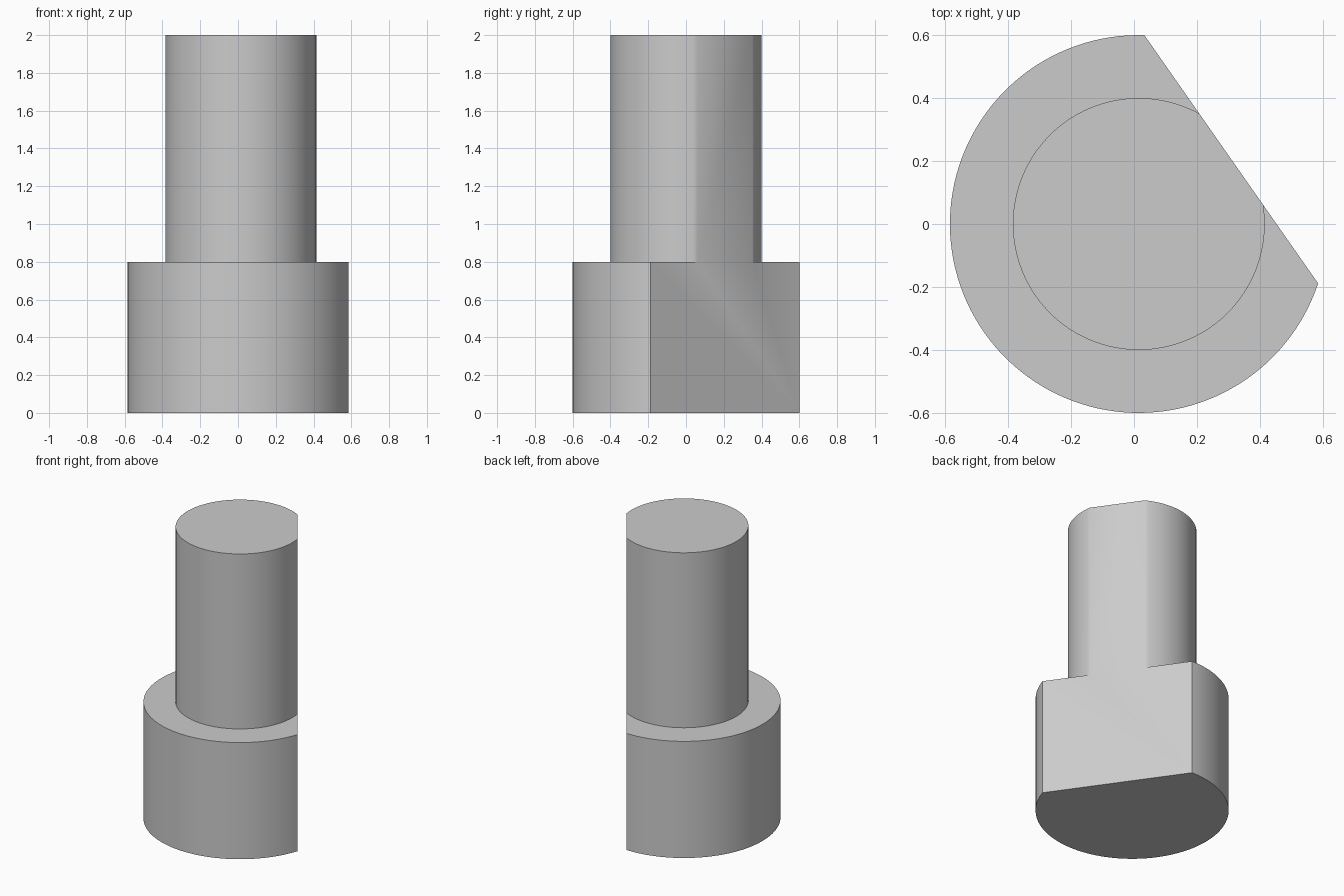
import bpy, bmesh, math

if "Cube" in bpy.data.objects:
    bpy.data.objects.remove(bpy.data.objects["Cube"])

CX = 0.0152                  # axis of the round sections
CUT = 0.3585                 # distance from axis to the flat
CUT_DIR = math.radians(35)   # direction the flat faces
SEG = 96

bm = bmesh.new()


def d_ring(radius, z):
    """Arc of a D-shaped section, running counter-clockwise from flat edge to flat edge."""
    half = math.acos(CUT / radius)
    span = 2 * math.pi - 2 * half
    return [bm.verts.new((CX + radius * math.cos(CUT_DIR + half + span * i / SEG),
                          radius * math.sin(CUT_DIR + half + span * i / SEG), z))
            for i in range(SEG + 1)]


def round_wall(low, high):
    for i in range(SEG):
        bm.faces.new((low[i], low[i + 1], high[i + 1], high[i])).smooth = True


base_low, base_high = d_ring(0.6, 0), d_ring(0.6, 0.8)
shaft_low, shaft_high = d_ring(0.4, 0.8), d_ring(0.4, 2)

# Round sides
round_wall(base_low, base_high)
round_wall(shaft_low, shaft_high)

# Bottom, shoulder and top
bm.faces.new(base_low[::-1])
for i in range(SEG):
    bm.faces.new((base_high[i], base_high[i + 1], shaft_low[i + 1], shaft_low[i]))
bm.faces.new(shaft_high)

# Flat running the full height across base and shaft
bm.faces.new((base_low[-1], base_low[0], base_high[0], shaft_low[0],
              shaft_low[-1], base_high[-1]))
bm.faces.new((shaft_low[-1], shaft_low[0], shaft_high[0], shaft_high[-1]))
bmesh.ops.recalc_face_normals(bm, faces=bm.faces)

mesh = bpy.data.meshes.new("stepped_pin")
bm.to_mesh(mesh)
bm.free()
pin = bpy.data.objects.new("stepped_pin", mesh)
bpy.context.collection.objects.link(pin)

# Plain grey
grey = bpy.data.materials.new("grey")
grey.diffuse_color = (0.6, 0.6, 0.6, 1)
grey.use_nodes = True
grey.node_tree.nodes["Principled BSDF"].inputs["Base Color"].default_value = grey.diffuse_color
mesh.materials.append(grey)

bpy.context.view_layer.objects.active = pin
pin.select_set(True)
bpy.ops.object.shade_smooth_by_angle(angle=math.radians(30))
